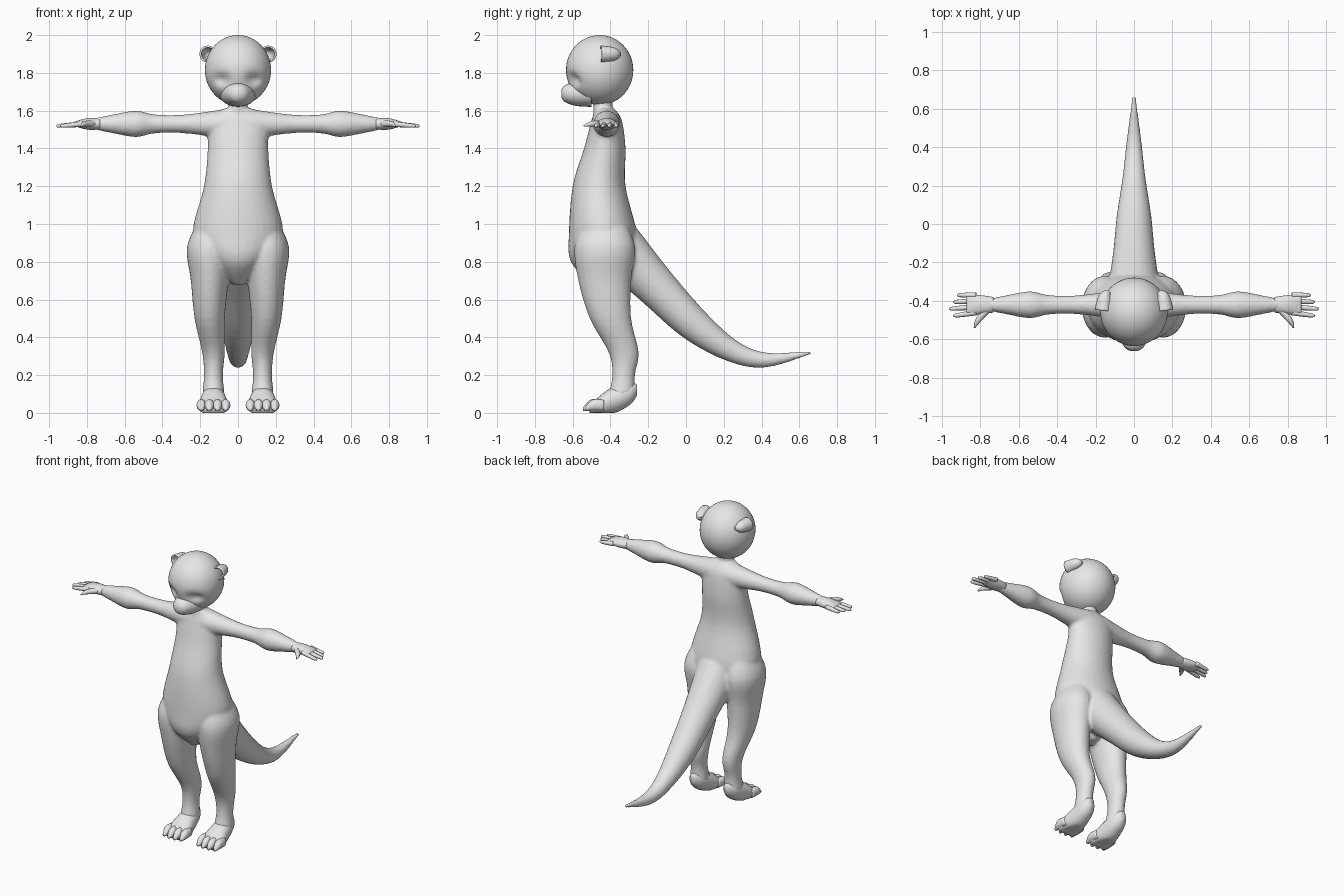
import bpy, bmesh, math
from mathutils import Matrix, Vector

cube = bpy.data.objects.get("Cube")
if cube:
    bpy.data.objects.remove(cube, do_unlink=True)

X, Y, Z = Vector((1, 0, 0)), Vector((0, 1, 0)), Vector((0, 0, 1))
GREY = (0.8, 0.8, 0.8, 1)

fur = bpy.data.materials.new("plain_grey")
fur.use_nodes = True
fur.diffuse_color = GREY
fur.node_tree.nodes["Principled BSDF"].inputs["Base Color"].default_value = GREY


def smooth_stations(stations, steps):
    """Catmull-Rom interpolation through the stations."""
    points = [stations[0], *stations, stations[-1]]
    result = []
    for before, start, end, after in zip(points, points[1:], points[2:], points[3:]):
        for step in range(steps):
            t = step / steps
            row = []
            for p, q, r, s in zip(before, start, end, after):
                linear = (r - p) * t
                square = (2 * p - 5 * q + 4 * r - s) * t ** 2
                cubic = (3 * q - p - 3 * r + s) * t ** 3
                row.append(q + (linear + square + cubic) / 2)
            result.append(row)
    result.append(stations[-1])
    return result


def loft(bm, stations, ref=X, normal=None, sides=24, caps=True):
    """Skin ellipses; a station is x, y, z, radius along ref, other radius."""
    rows = smooth_stations(stations, steps=5)
    centres = [Vector(row[:3]) for row in rows]
    last = len(rows) - 1
    rings = []
    for i, (centre, row) in enumerate(zip(centres, rows)):
        ahead = centres[min(i + 1, last)] - centres[max(i - 1, 0)]
        tangent = normal or ahead.normalized()
        u = (ref - tangent * ref.dot(tangent)).normalized()
        v = tangent.cross(u)
        ring = []
        for k in range(sides):
            angle = math.tau * k / sides
            offset = u * row[3] * math.cos(angle) + v * row[4] * math.sin(angle)
            ring.append(bm.verts.new(centre + offset))
        rings.append(ring)
    for lower, upper in zip(rings, rings[1:]):
        for k in range(sides):
            bm.faces.new((lower[k - 1], lower[k], upper[k], upper[k - 1]))
    if caps:
        bm.faces.new(rings[0])
        bm.faces.new(rings[-1])


def finish(name, bm, mirror=False):
    """Turn the bmesh into a smooth object, mirrored across x when asked."""
    bmesh.ops.recalc_face_normals(bm, faces=bm.faces)
    mesh = bpy.data.meshes.new(name)
    bm.to_mesh(mesh)
    bm.free()
    mesh.materials.append(fur)
    for polygon in mesh.polygons:
        polygon.use_smooth = True
    ob = bpy.data.objects.new(name, mesh)
    bpy.context.collection.objects.link(ob)
    if mirror:
        ob.modifiers.new("mirror", "MIRROR")
    return ob


# Body: torso, neck, tail, legs and arms blended into one skin
body = bmesh.new()
torso = [(0, -0.44, 0.68, 0.03, 0.06), (0, -0.44, 0.8, 0.16, 0.17),
         (0, -0.44, 0.95, 0.24, 0.18), (0, -0.46, 1.2, 0.18, 0.14),
         (0, -0.43, 1.4, 0.16, 0.11), (0, -0.42, 1.55, 0.16, 0.08),
         (0, -0.43, 1.61, 0.08, 0.05)]
loft(body, torso, normal=Z, sides=32)

neck = [(0, -0.44, z, 0.05, 0.05) for z in (1.5, 1.6, 1.7)]
loft(body, neck, normal=Z)

tail_path = [(-0.36, 0.88, 0.14), (-0.16, 0.67, 0.11), (0.04, 0.47, 0.09),
             (0.24, 0.33, 0.06), (0.42, 0.28, 0.04), (0.66, 0.32, 0.01)]
loft(body, [(0, y, z, radius, radius) for y, z, radius in tail_path])

leg = [(0.13, -0.43, 1.03, 0.07, 0.1), (0.15, -0.43, 0.88, 0.12, 0.16),
       (0.15, -0.43, 0.7, 0.1, 0.14), (0.15, -0.4, 0.5, 0.08, 0.11),
       (0.13, -0.33, 0.32, 0.06, 0.08), (0.13, -0.33, 0.2, 0.05, 0.06),
       (0.13, -0.34, 0.1, 0.06, 0.07)]
arm_radii = [(0.06, 0.08), (0.28, 0.05), (0.44, 0.05), (0.54, 0.07), (0.66, 0.05), (0.76, 0.03)]
arm = [(x, -0.42, 1.53, radius, radius) for x, radius in arm_radii]
for side in (-1, 1):
    for limb, ref, normal in ((leg, X, Z), (arm, Y, X)):
        loft(body, [(side * x, *rest) for x, *rest in limb], ref, normal)

skin = finish("body", body)
blend = skin.modifiers.new("blend", "REMESH")
blend.mode = "VOXEL"
blend.voxel_size = 0.01
blend.use_smooth_shade = True
relax = skin.modifiers.new("relax", "SMOOTH")
relax.factor = 0.5
relax.iterations = 6

# Hands: flat palm, four fanned fingers and a thumb
hand = bmesh.new()
palm = [(0.73, 0.04, 0.03), (0.8, 0.05, 0.03), (0.87, 0.05, 0.01)]
loft(hand, [(x, -0.42, 1.53, wide, high) for x, wide, high in palm], Y, X)
for finger in range(4):
    root = -0.37 - 0.03 * finger
    tip = root - 0.005 * finger
    reach = 0.96 - 0.02 * abs(finger - 2)
    loft(hand, [(0.82, root, 1.53, 0.015, 0.015), (reach - 0.02, tip, 1.52, 0.011, 0.011),
                (reach, tip, 1.52, 0.004, 0.004)], Y, sides=10)
loft(hand, [(0.76, -0.44, 1.53, 0.02, 0.02), (0.81, -0.5, 1.53, 0.015, 0.015),
            (0.83, -0.54, 1.52, 0.004, 0.004)], X, sides=10)
finish("hands", hand, mirror=True)

# Feet: raised heel, flat sole and four round toes
foot = bmesh.new()
sole = [(-0.26, 0.12, 0.02, 0.03), (-0.3, 0.1, 0.05, 0.06), (-0.4, 0.06, 0.07, 0.07),
        (-0.48, 0.03, 0.08, 0.04), (-0.51, 0.02, 0.07, 0.03)]
loft(foot, [(0.13, y, z, wide, high) for y, z, wide, high in sole], X, Y)
for toe in (-1.5, -0.5, 0.5, 1.5):
    x = 0.13 + 0.043 * toe
    tip = -0.55 + 0.01 * abs(toe)
    loft(foot, [(x, tip + 0.1, 0.04, 0.02, 0.03), (x, tip + 0.04, 0.04, 0.025, 0.03),
                (x, tip, 0.02, 0.01, 0.01)], X, Y, sides=12)
for vert in foot.verts:
    vert.co.z = max(vert.co.z, 0)
finish("feet", foot, mirror=True)

# Head: round skull with eye sockets pressed in
head = bmesh.new()
place = Matrix.Translation((0, -0.457, 1.815)) @ Matrix.Diagonal((0.175, 0.178, 0.185, 1))
bmesh.ops.create_uvsphere(head, u_segments=48, v_segments=32, radius=1, matrix=place)
for vert in head.verts:
    if vert.co.y < -0.45:
        across = (abs(vert.co.x) - 0.085) / 0.04
        up = (vert.co.z - 1.765) / 0.03
        vert.co.y += 0.035 * math.exp(-across ** 2 - up ** 2)
finish("head", head)

# Muzzle: wedge narrowing to a blunt nose
muzzle = bmesh.new()
snout = [(-0.5, 0.1, 0.07), (-0.58, 0.08, 0.065), (-0.64, 0.05, 0.045), (-0.66, 0.02, 0.02)]
loft(muzzle, [(0, y, 1.69, wide, high) for y, wide, high in snout], X, Y)
finish("muzzle", muzzle, mirror=False)

# Ears: thin cups opening forward
ear = bmesh.new()
cup = [(0.13, -0.35, 0.01), (0.15, -0.38, 0.035), (0.16, -0.45, 0.045)]
loft(ear, [(x, y, 1.9, radius, radius) for x, y, radius in cup], X, sides=16, caps=False)
ears = finish("ears", ear, mirror=True)
shell = ears.modifiers.new("thickness", "SOLIDIFY")
shell.thickness = 0.01
